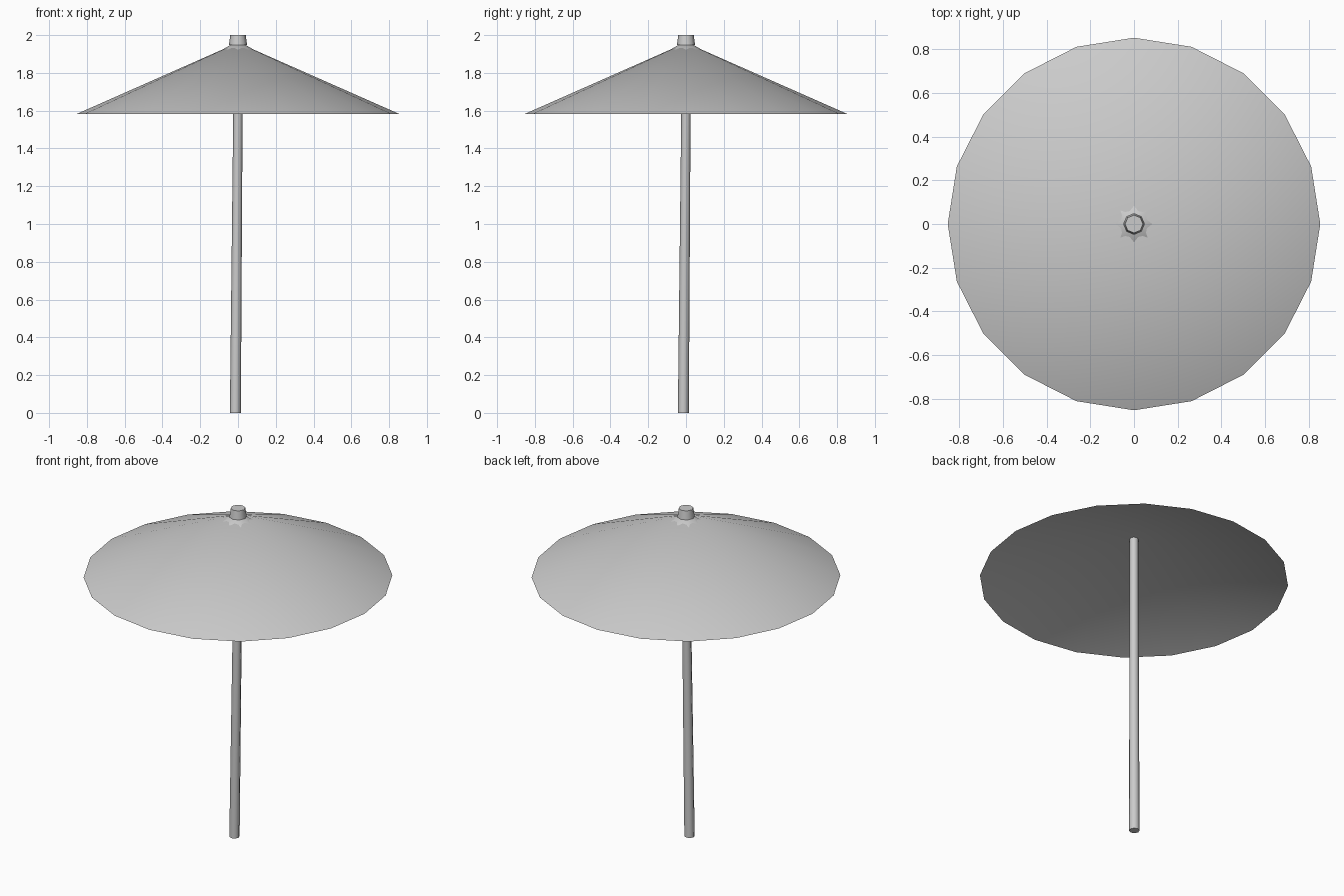
import bpy, bmesh
from math import sin, cos, tau, radians

if "Cube" in bpy.data.objects:
    bpy.data.objects.remove(bpy.data.objects["Cube"], do_unlink=True)

grey = bpy.data.materials.new("light_grey")
grey.use_nodes = True
GREY = (0.6, 0.6, 0.6, 1)
grey.diffuse_color = GREY
grey.node_tree.nodes["Principled BSDF"].inputs["Base Color"].default_value = GREY


def turned(name, profile, sides):
    """Stack rings of (radius, z, offset x, offset y) into a smooth part."""
    bm = bmesh.new()
    rings = []
    for r, z, ox, oy in profile:
        if r == 0:
            rings.append([bm.verts.new((ox, oy, z))] * sides)
        else:
            rings.append([bm.verts.new((ox + r * cos(tau * i / sides),
                                        oy + r * sin(tau * i / sides), z))
                          for i in range(sides)])
    for low, high in zip(rings, rings[1:]):
        for i in range(sides):
            j = (i + 1) % sides
            corners = dict.fromkeys((low[i], low[j], high[j], high[i]))
            bm.faces.new(list(corners))
    # Close open ends
    for ring in (rings[0], rings[-1]):
        if len(set(ring)) > 1:
            bm.faces.new(ring)
    bmesh.ops.recalc_face_normals(bm, faces=bm.faces)
    mesh = bpy.data.meshes.new(name)
    bm.to_mesh(mesh)
    bm.free()
    mesh.materials.append(grey)
    ob = bpy.data.objects.new(name, mesh)
    bpy.context.collection.objects.link(ob)
    bpy.ops.object.select_all(action='DESELECT')
    ob.select_set(True)
    bpy.context.view_layer.objects.active = ob
    bpy.ops.object.shade_smooth_by_angle(angle=radians(60))
    return ob


# Slightly leaning, tapered pole
turned("pole", [(0.029, 0, -0.014, -0.014), (0.024, 1.87, 0.002, 0.002)], 8)

# Canopy: shallow inner cone, rim, steeper outer cone
turned("canopy", [(0, 1.853, 0, 0), (0.853, 1.583, 0, 0), (0, 1.96, 0, 0)], 20)

# Faceted collar over the peak
turned("collar", [(0.11, 1.908, 0, 0), (0.04, 1.948, 0, 0)], 8)

# Cap on top
turned("finial", [(0.048, 1.948, 0, 0), (0.041, 2.0, 0, 0)], 8)
